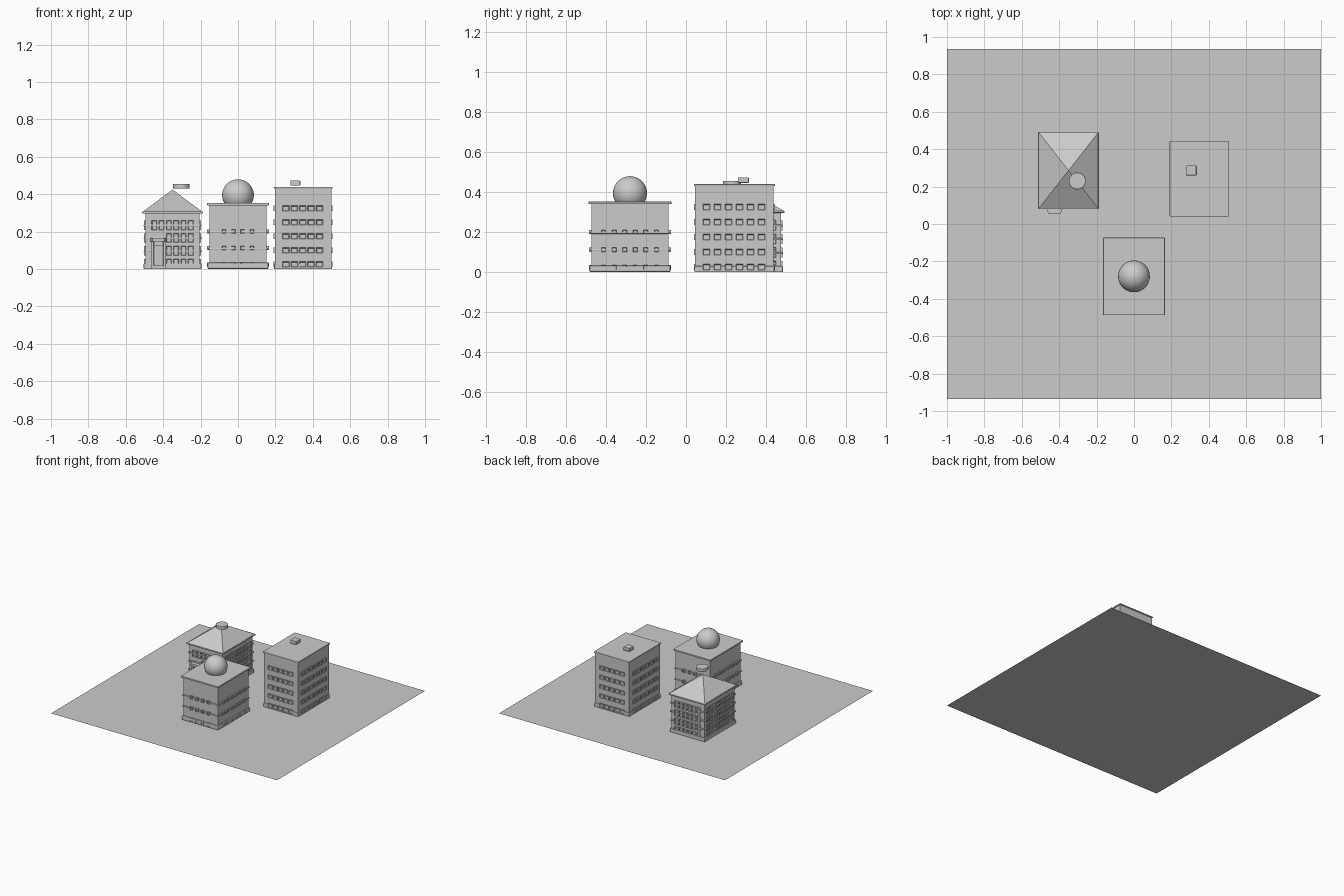
import bpy, bmesh
from mathutils import Matrix, Vector

if "Cube" in bpy.data.objects:
    bpy.data.objects.remove(bpy.data.objects["Cube"])


def finish(name, bm, bevel=0, smooth=False):
    bmesh.ops.recalc_face_normals(bm, faces=bm.faces)
    mesh = bpy.data.meshes.new(name)
    bm.to_mesh(mesh)
    bm.free()
    if smooth:
        mesh.shade_smooth()
    ob = bpy.data.objects.new(name, mesh)
    bpy.context.collection.objects.link(ob)
    if bevel:
        m = ob.modifiers.new("soft_edges", "BEVEL")
        m.width = bevel
        m.segments = 2
    return ob


def add_box(bm, lo, hi):
    lo, hi = Vector(lo), Vector(hi)
    mat = Matrix.Translation((lo + hi) / 2) @ Matrix.Diagonal((hi - lo).to_4d())
    mat[3][3] = 1
    return bmesh.ops.create_cube(bm, size=1, matrix=mat)["verts"]


def box(name, x, y, z, bevel=0):
    bm = bmesh.new()
    add_box(bm, (x[0], y[0], z[0]), (x[1], y[1], z[1]))
    return finish(name, bm, bevel)


def bands(name, x, y, levels, out, bevel=0.003):
    """Ledges running around a building, one per (bottom, top) level."""
    for i, lv in enumerate(levels):
        box(f"{name}_{i}", (x[0] - out, x[1] + out), (y[0] - out, y[1] + out), lv, bevel)


def spread(mid, step, n):
    return [mid + (i - (n - 1) / 2) * step for i in range(n)]


def windows(name, x, y, xs, ys, zs, w, h, out, skip=lambda px, z: False):
    """Framed, recessed windows on all four walls."""
    bm = bmesh.new()

    def window(pos, n):
        side = Vector((abs(n.y), abs(n.x), 0)) * w / 2
        half = side + Vector((abs(n.x), abs(n.y), 0)) * out + Vector((0, 0, h / 2))
        verts = add_box(bm, pos - half, pos + half)
        faces = {f for v in verts for f in v.link_faces}
        for f in faces:
            f.normal_update()
        front = max(faces, key=lambda f: f.normal.dot(n))
        bmesh.ops.inset_region(bm, faces=[front], thickness=w * 0.16)
        bmesh.ops.translate(bm, verts=front.verts, vec=-n * out * 0.7)

    for z in zs:
        for px in xs:
            if not skip(px, z):
                window(Vector((px, y[0], z)), Vector((0, -1, 0)))
            window(Vector((px, y[1], z)), Vector((0, 1, 0)))
        for py in ys:
            window(Vector((x[0], py, z)), Vector((-1, 0, 0)))
            window(Vector((x[1], py, z)), Vector((1, 0, 0)))
    finish(name, bm)


# Flat city plot
bm = bmesh.new()
bmesh.ops.create_grid(bm, x_segments=1, y_segments=1, size=1,
                      matrix=Matrix.Diagonal((1, 0.935, 1, 1)))
finish("city_plot", bm)

# Town house with hipped roof
X, Y = (-0.495, -0.205), (0.095, 0.475)
box("house_walls", X, Y, (0, 0.305))
bands("house_ledge", X, Y, [(0, 0.03), (0.09, 0.1), (0.16, 0.17), (0.228, 0.238)], 0.009)
box("house_eaves", (-0.512, -0.188), (0.08, 0.492), (0.297, 0.308), 0.003)
bm = bmesh.new()
base = [bm.verts.new(c) for c in ((-0.51, 0.082, 0.306), (-0.19, 0.082, 0.306),
                                  (-0.19, 0.49, 0.306), (-0.51, 0.49, 0.306))]
apex = bm.verts.new((-0.35, 0.286, 0.425))
bm.faces.new(base)
for i in range(4):
    bm.faces.new((base[i], base[(i + 1) % 4], apex))
finish("house_roof", bm)
windows("house_windows", X, Y, spread(-0.35, 0.039, 6), spread(0.285, 0.043, 8),
        (0.03, 0.098, 0.166, 0.234), 0.028, 0.05, 0.008,
        lambda px, z: px < -0.38 and z < 0.2)

# Entrance porch
for s in (-1, 1):
    c = -0.425 + s * 0.031
    box("porch_pillar", (c - 0.006, c + 0.006), (0.072, 0.1), (0, 0.15), 0.002)
box("porch_step", (-0.462, -0.388), (0.065, 0.1), (0, 0.02))
box("door", (-0.452, -0.398), (0.086, 0.1), (0.02, 0.125))
bm = bmesh.new()
for z in (0.148, 0.165):
    ring = [bm.verts.new((-0.425 + a, b, z)) for a, b in
            ((-0.042, 0.1), (-0.042, 0.08), (-0.033, 0.055), (0.033, 0.055), (0.042, 0.08), (0.042, 0.1))]
    bm.faces.new(ring)
bm.verts.ensure_lookup_table()
for i in range(6):
    j = (i + 1) % 6
    bm.faces.new([bm.verts[k] for k in (i, j, j + 6, i + 6)])
finish("porch_hood", bm)

# Round vent above the hipped roof
bm = bmesh.new()
bmesh.ops.create_cone(bm, cap_ends=True, segments=32, radius1=0.045, radius2=0.045,
                      depth=0.026, matrix=Matrix.Translation((-0.303, 0.23, 0.443)))
finish("roof_vent", bm, 0.003)

# Domed hall
X, Y = (-0.153, 0.153), (-0.473, -0.087)
box("hall_walls", X, Y, (0, 0.345))
bands("hall_ledge", X, Y, [(0.105, 0.114), (0.192, 0.202)], 0.008)
bands("hall_plinth", X, Y, [(0, 0.034)], 0.01, 0.008)
box("hall_roof", (-0.165, 0.165), (-0.487, -0.073), (0.34, 0.353), 0.003)
windows("hall_windows", X, Y, spread(0, 0.05, 4), spread(-0.28, 0.053, 6),
        (0.025, 0.113, 0.201), 0.022, 0.022, 0.012)
bm = bmesh.new()
bmesh.ops.create_uvsphere(bm, u_segments=32, v_segments=16, radius=0.085,
                          matrix=Matrix.Translation((0, -0.28, 0.395)))
finish("hall_dome", bm, smooth=True)

# Flat-roofed office block
X, Y = (0.197, 0.499), (0.046, 0.438)
box("office_walls", X, Y, (0, 0.436))
bands("office_base", X, Y, [(0, 0.03)], 0.004)
bands("office_rim", X, Y, [(0.43, 0.44)], 0.006)
windows("office_windows", X, Y, spread(0.346, 0.045, 5), spread(0.24, 0.055, 6),
        (0.025, 0.1, 0.175, 0.25, 0.325), 0.037, 0.03, 0.007)
box("rooftop_unit", (0.28, 0.333), (0.26, 0.314), (0.447, 0.474), 0.003)
